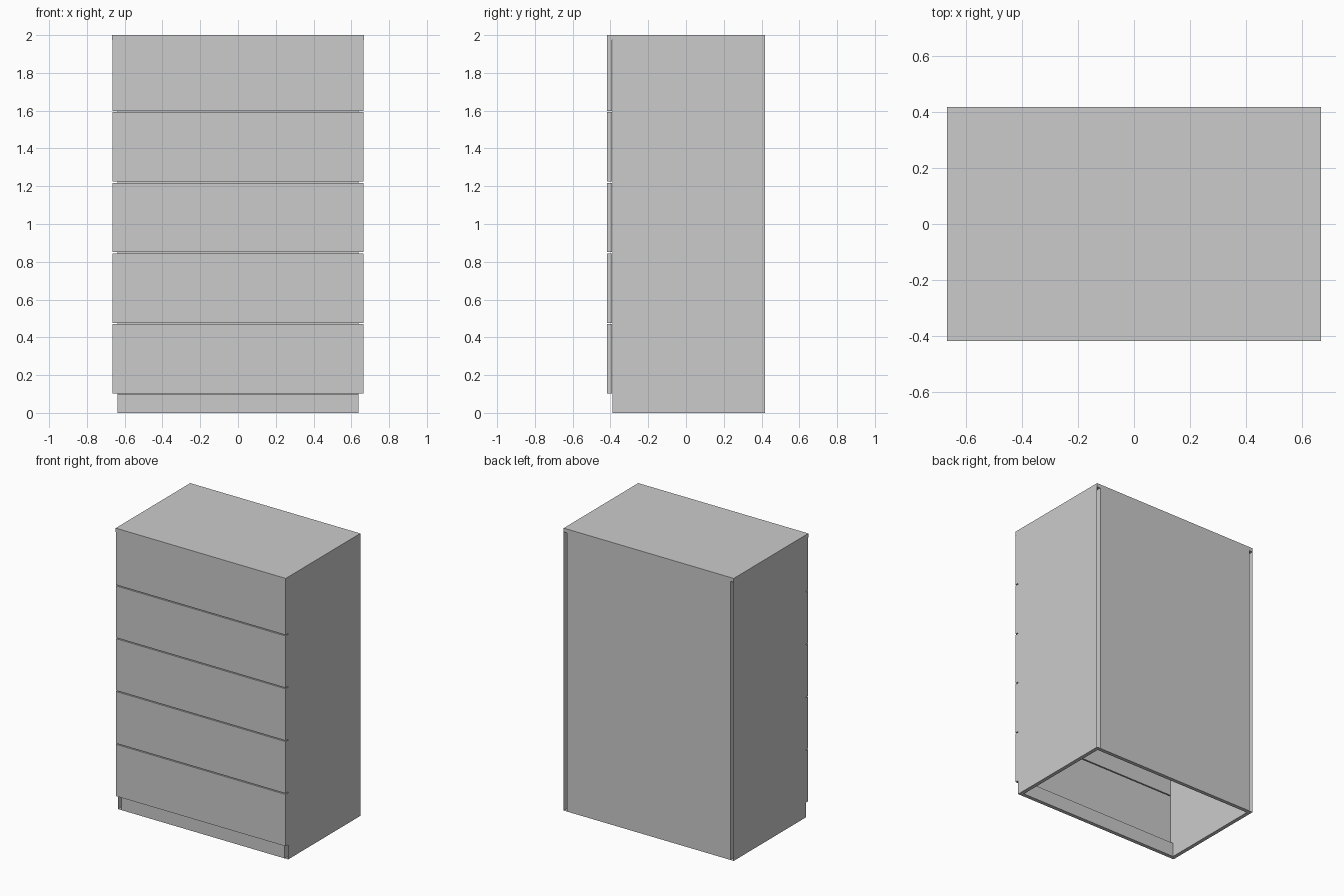
import bpy, bmesh

if "Cube" in bpy.data.objects:
    bpy.data.objects.remove(bpy.data.objects["Cube"])

W, D, H = 0.666, 0.417, 2.0      # half width, half depth, height
T = 0.027                        # board thickness
BASE = 0.103                     # height of the plinth
COUNT, GAP = 5, 0.007            # drawers and the slit between them


def board(name, x, y, z, open_ends=False):
    """Box spanning three (min, max) ranges, optionally open at front and back."""
    bm = bmesh.new()
    bmesh.ops.create_cube(bm, size=1.0)
    for v in bm.verts:
        v.co = [r[0] + (c + 0.5) * (r[1] - r[0]) for c, r in zip(v.co, (x, y, z))]
    bm.normal_update()
    if open_ends:
        ends = [f for f in bm.faces if abs(f.normal.y) > 0.9]
        bmesh.ops.delete(bm, geom=ends, context='FACES_ONLY')
    mesh = bpy.data.meshes.new(name)
    bm.to_mesh(mesh)
    bm.free()
    obj = bpy.data.objects.new(name, mesh)
    bpy.context.collection.objects.link(obj)
    return obj


front = -D + T                   # plane where the carcass starts
top_z = H - T

# Top board covers the carcass and the drawer fronts
board("top", (-W, W), (-D, D), (top_z, H))

# Side panels are hollow boards with unfinished front and back edges
board("left_side", (-W, -W + T), (front, D), (0, top_z), open_ends=True)
board("right_side", (W - T, W), (front, D), (0, top_z), open_ends=True)

# Back panel and plinth sit between the sides
board("back_panel", (-W + T, W - T), (D - T, D), (0, top_z))
board("plinth", (-W + T, W - T), (front, front + T), (0, BASE - 0.003))

# Drawer fronts overlay the carcass, the last one meets the top board
pitch = (top_z - BASE) / COUNT
for i in range(COUNT):
    z0 = BASE + i * pitch
    z1 = z0 + pitch - (GAP if i < COUNT - 1 else 0)
    board(f"drawer_front_{i + 1}", (-W + 0.001, W - 0.001), (-D, front - 0.002), (z0, z1))
